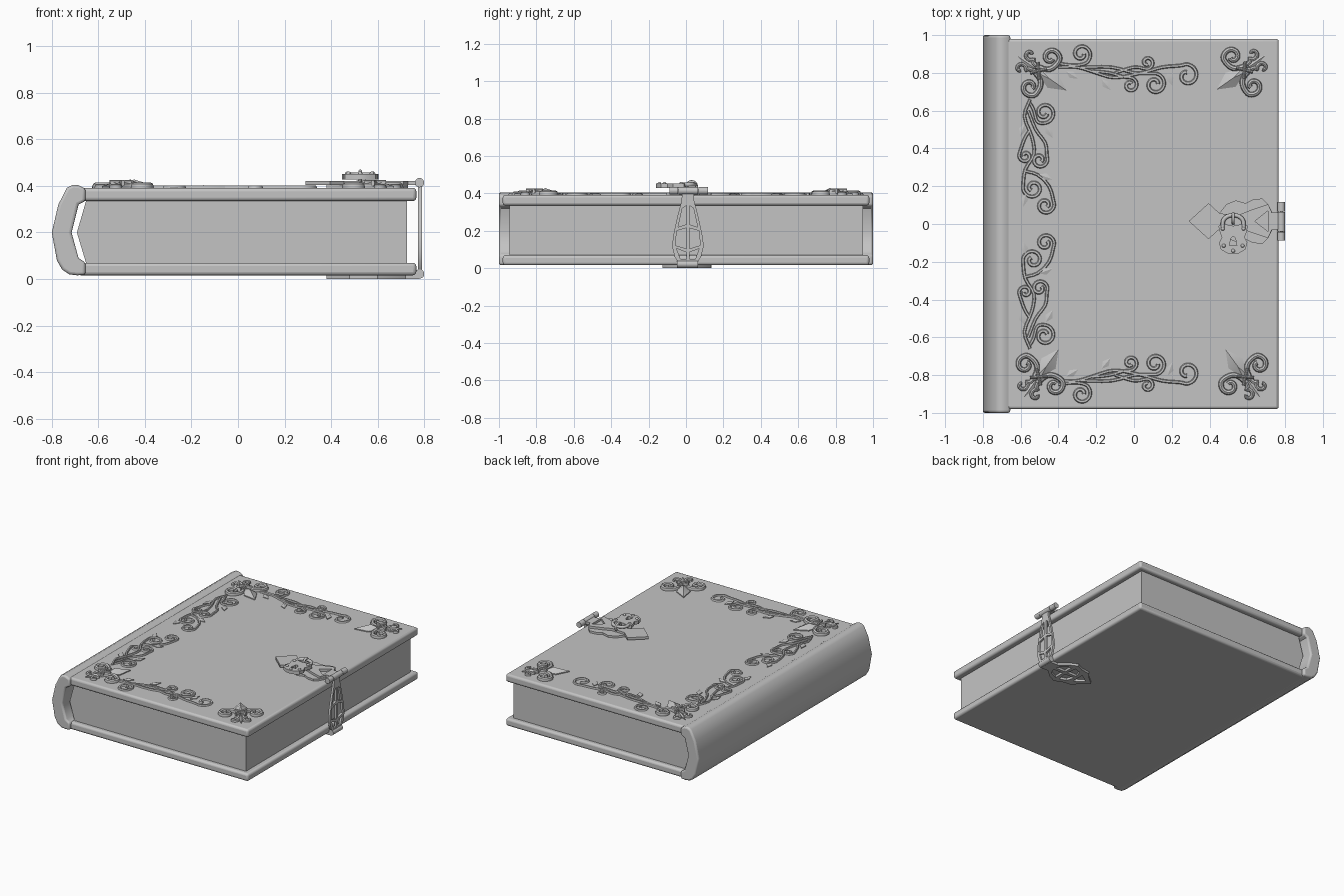
import bpy, bmesh, math
from mathutils import Matrix, Vector

if "Cube" in bpy.data.objects:
    bpy.data.objects.remove(bpy.data.objects["Cube"])

grey = bpy.data.materials.new("plain grey")
grey.diffuse_color = (0.55, 0.55, 0.55, 1)
grey.use_nodes = True
grey.node_tree.nodes["Principled BSDF"].inputs["Base Color"].default_value = grey.diffuse_color


def finish(name, mesh, angle=35, bevel=0):
    ob = bpy.data.objects.new(name, mesh)
    bpy.context.collection.objects.link(ob)
    mesh.materials.clear()
    mesh.materials.append(grey)
    bpy.ops.object.select_all(action='DESELECT')
    ob.select_set(True)
    bpy.context.view_layer.objects.active = ob
    bpy.ops.object.shade_smooth_by_angle(angle=math.radians(angle))
    if bevel:
        m = ob.modifiers.new("rounded edges", 'BEVEL')
        m.width, m.segments = bevel, 3
        m.limit_method, m.angle_limit = 'ANGLE', math.radians(50)
    return ob


def from_bm(name, bm, angle=35, bevel=0):
    bmesh.ops.recalc_face_normals(bm, faces=bm.faces)
    me = bpy.data.meshes.new(name)
    bm.to_mesh(me)
    bm.free()
    return finish(name, me, angle, bevel)


def extrude_y(name, profile, half, angle=35, bevel=0):
    """Extrude an x-z profile along y."""
    bm = bmesh.new()
    f = bm.faces.new([bm.verts.new((x, -half, z)) for x, z in profile])
    r = bmesh.ops.extrude_face_region(bm, geom=[f])
    vs = [v for v in r['geom'] if isinstance(v, bmesh.types.BMVert)]
    bmesh.ops.translate(bm, verts=vs, vec=(0, 2 * half, 0))
    return from_bm(name, bm, angle, bevel)


def plate(name, loops, thick, matrix):
    """Flat cut-out: first loop is the outline, the rest are holes."""
    cu = bpy.data.curves.new(name, 'CURVE')
    cu.dimensions, cu.fill_mode, cu.extrude = '2D', 'BOTH', thick / 2
    for loop in loops:
        sp = cu.splines.new('POLY')
        sp.points.add(len(loop) - 1)
        for p, (a, b) in zip(sp.points, loop):
            p.co = (a, b, 0, 1)
        sp.use_cyclic_u = True
    tmp = bpy.data.objects.new(name + "_curve", cu)
    bpy.context.collection.objects.link(tmp)
    bpy.context.view_layer.update()
    dg = bpy.context.evaluated_depsgraph_get()
    me = bpy.data.meshes.new_from_object(tmp.evaluated_get(dg))
    bpy.data.objects.remove(tmp)
    me.transform(matrix)
    return finish(name, me, 30)


def smooth(pts, n=5):
    """Catmull-Rom curve through 2D points."""
    P = [Vector(p) for p in pts]
    P = [2 * P[0] - P[1]] + P + [2 * P[-1] - P[-2]]
    out = []
    for i in range(1, len(P) - 2):
        a, b, c, d = P[i - 1:i + 3]
        for k in range(n):
            t = k / n
            out.append(0.5 * (2 * b + (c - a) * t + (2 * a - 5 * b + 4 * c - d) * t * t
                              + (3 * b - a - 3 * c + d) * t ** 3))
    return out + [P[-2]]


def spiral(cx, cy, R, a0, turns):
    n = int(9 * abs(turns)) + 2
    out = []
    for i in range(n + 1):
        t = i / n
        a = math.radians(a0) + turns * t * 2 * math.pi
        r = R * (1 - 0.72 * t)
        out.append((cx + r * math.cos(a), cy + r * math.sin(a)))
    return out


def sweep(bm, pts, r0, r1, z, h, place=lambda x, y: (x, y), sides=8):
    """Flattened tapering tube along a 2D path."""
    P = [Vector(place(*p)) for p in smooth(pts, 3)]
    rings = []
    for i, p in enumerate(P):
        d = (P[min(i + 1, len(P) - 1)] - P[max(i - 1, 0)]).normalized()
        t = i / (len(P) - 1)
        r = r0 + (r1 - r0) * t
        ring = []
        for k in range(sides):
            a = 2 * math.pi * k / sides
            q = p + Vector((-d.y, d.x)) * r * math.cos(a)
            ring.append(bm.verts.new((q.x, q.y, z + h * math.sin(a))))
        rings.append(ring)
    for A, B in zip(rings, rings[1:]):
        for k in range(sides):
            bm.faces.new((A[k], A[(k + 1) % sides], B[(k + 1) % sides], B[k]))
    bm.faces.new(rings[0])
    bm.faces.new(rings[-1])


def gem(bm, pts, z0, z1, place):
    """Faceted pyramid over a 2D outline."""
    c = sum((Vector(p) for p in pts), Vector((0, 0))) / len(pts)
    top = bm.verts.new((*place(*c), z1))
    lo = [bm.verts.new((*place(*p), z0)) for p in pts]
    mid = [bm.verts.new((*place(*p), z0 + 0.014)) for p in pts]
    for i in range(len(pts)):
        j = (i + 1) % len(pts)
        bm.faces.new((lo[i], lo[j], mid[j], mid[i]))
        bm.faces.new((mid[i], mid[j], top))


def mirrored(half):
    """Outline from points with second coordinate >= 0, mirrored."""
    return half + [(a, -b) for a, b in reversed(half) if abs(b) > 1e-6]


# Covers, spine and page block
for name, z0, z1 in (("top_cover", 0.335, 0.392), ("bottom_cover", 0.016, 0.07)):
    extrude_y(name, [(-0.69, z0), (0.766, z0), (0.766, z1), (-0.69, z1)], 0.98, 35, 0.015)
extrude_y("spine", [(-0.655, 0.388), (-0.685, 0.403), (-0.71, 0.405), (-0.735, 0.392), (-0.772, 0.32),
                    (-0.80, 0.2), (-0.778, 0.08), (-0.755, 0.04), (-0.725, 0.02), (-0.69, 0.016),
                    (-0.655, 0.018), (-0.655, 0.07), (-0.685, 0.09), (-0.715, 0.2), (-0.685, 0.32),
                    (-0.655, 0.335)], 1.0, 45, 0.012)
extrude_y("page_block", [(0.726, 0.06), (0.726, 0.345), (-0.65, 0.345), (-0.692, 0.2), (-0.65, 0.06)], 0.945)

# Corner lily ornaments
for name, ox, oy, deg in (("front_left", -0.505, -0.81, 54), ("front_right", 0.59, -0.81, 126),
                          ("back_left", -0.505, 0.81, -35), ("back_right", 0.585, 0.815, 215)):
    ca, sa = math.cos(math.radians(deg)), math.sin(math.radians(deg))
    put = lambda u, w: (ox + u * ca - w * sa, oy + u * sa + w * ca)
    bm = bmesh.new()
    gem(bm, [(0.0, 0.012), (0.09, 0.046), (0.18, 0), (0.09, -0.046), (0.0, -0.012)], 0.385, 0.428, put)
    gem(bm, [(-0.135, 0), (-0.07, 0.018), (-0.01, 0), (-0.07, -0.018)], 0.385, 0.41, put)
    for s in (1, -1):
        side = lambda u, w: put(u, s * w)
        sweep(bm, [(-0.03, 0.012), (0.03, 0.03), (0.055, 0.065)] + spiral(0.012, 0.095, 0.048, 20, 0.95),
              0.015, 0.012, 0.395, 0.02, side)
        sweep(bm, [(0.0, 0.012), (-0.05, 0.02)] + spiral(-0.085, 0.045, 0.032, -20, -0.8),
              0.012, 0.009, 0.393, 0.016, side)
        sweep(bm, [(-0.03, -0.035), (0, 0), (0.03, 0.035)], 0.008, 0.008, 0.412, 0.014, side)
    from_bm("lily_" + name, bm, 35)

# Scrollwork vines; each strand is a stem followed by a curl
edge = [([(-0.40, -0.83), (-0.3, -0.83), (-0.2, -0.80), (-0.1, -0.775), (0.04, -0.80), (0.15, -0.83)],
         (0.28, -0.785, 0.065, -125, 1.1)),
        ([(-0.40, -0.85), (-0.32, -0.84)], (-0.28, -0.90, 0.055, 70, -1.2)),
        ([(-0.28, -0.83), (-0.12, -0.83), (0.0, -0.80)], (0.11, -0.74, 0.06, -110, 1.3)),
        ([(-0.22, -0.81), (-0.13, -0.80), (-0.06, -0.78)], (-0.02, -0.735, 0.04, -80, 1.1)),
        ([(-0.1, -0.80), (0.0, -0.83)], (0.07, -0.855, 0.035, 100, -1.1))]
spine_side = [([(-0.55, -0.66), (-0.58, -0.57), (-0.54, -0.46), (-0.53, -0.37), (-0.575, -0.29)],
               (-0.535, -0.19, 0.055, 200, -1.2)),
              ([(-0.55, -0.64), (-0.53, -0.6)], (-0.475, -0.59, 0.06, 130, -1.3)),
              ([(-0.56, -0.6), (-0.52, -0.5), (-0.47, -0.43)], (-0.50, -0.34, 0.045, -30, 1.2)),
              ([(-0.55, -0.5), (-0.58, -0.45)], (-0.575, -0.36, 0.035, 210, -1.1)),
              ([(-0.575, -0.28), (-0.51, -0.26), (-0.45, -0.2)], (-0.47, -0.10, 0.05, -30, 1.2))]
leaves = [(-0.15, -0.74, 50), (0.19, -0.77, 70), (-0.33, -0.79, 30), (-0.45, -0.49, 60), (-0.47, -0.25, 20),
          (-0.58, -0.13, 100), (-0.59, -0.5, 110)]
for word, s in (("front", 1), ("back", -1)):
    flip = lambda x, y: (x, s * y)
    for part, strands in (("edge", edge), ("spine", spine_side)):
        bm = bmesh.new()
        for stem, curl in strands:
            sweep(bm, stem + spiral(*curl), 0.009, 0.012, 0.390, 0.013, flip, 6)
        from_bm(f"{word}_{part}_vine", bm, 50)
    bm = bmesh.new()
    for x, y, deg in leaves:
        c, d = math.cos(math.radians(deg)), math.sin(math.radians(deg))
        leaf = lambda u, w: flip(x + u * c - w * d, y + u * d + w * c)
        gem(bm, [(-0.035, 0), (0, 0.02), (0.04, 0), (0, -0.02)], 0.383, 0.403, leaf)
    from_bm(word + "_leaves", bm, 20)

# Clasp plates on both covers
T = Matrix.Translation
plate("clasp_base", [mirrored([(0.38, 0), (0.45, 0.04), (0.49, 0.09), (0.54, 0.11), (0.59, 0.095), (0.63, 0.115),
                               (0.68, 0.12), (0.71, 0.09), (0.73, 0.05)])], 0.02, T((0, 0.015, 0.396)))
plate("clasp_strap", [mirrored([(0.29, 0), (0.395, 0.095), (0.455, 0.04), (0.56, 0.035), (0.62, 0.06),
                                (0.71, 0.09), (0.73, 0.045), (0.78, 0.045)]),
                      [(0.64, 0.0), (0.71, 0.055), (0.71, -0.055)]], 0.018, T((0, 0.015, 0.413)))
vane = [(0.52, 0.012), (0.60, 0.012), (0.59, 0.085), (0.54, 0.07)]
rear = [(0.62, 0.012), (0.70, 0.012), (0.68, 0.06), (0.62, 0.085)]
nose = [(0.43, 0.0), (0.50, 0.05), (0.50, -0.05)]
plate("bottom_clasp_plate", [mirrored([(0.38, 0), (0.44, 0.05), (0.48, 0.095), (0.55, 0.105), (0.60, 0.13),
                                       (0.66, 0.10), (0.72, 0.05), (0.78, 0.05)]), nose, vane, rear,
                             [(a, -b) for a, b in vane], [(a, -b) for a, b in rear]], 0.02, T((0, 0.005, 0.01)))

# Pierced hasp standing in front of the page edge
upright = Matrix(((0, 0, 1, 0.782), (1, 0, 0, 0.01), (0, 1, 0, 0), (0, 0, 0, 1)))
right = [(0.05, 0.03), (0.07, 0.06), (0.085, 0.12), (0.075, 0.19), (0.055, 0.28), (0.034, 0.36), (0.03, 0.415)]
holes = [[(0.008, 0.05), (0.04, 0.05), (0.06, 0.105), (0.008, 0.085)],
         [(0.008, 0.105), (0.066, 0.122), (0.06, 0.2), (0.008, 0.215)],
         [(0.008, 0.235), (0.052, 0.22), (0.03, 0.32), (0.008, 0.335)]]
plate("hasp", [right + [(-a, b) for a, b in reversed(right)]] + holes
      + [[(-a, b) for a, b in h] for h in holes], 0.016, upright)

# Hinge knuckles
for name, z, y, length in (("top_left", 0.414, -0.066, 0.045), ("top_middle", 0.414, 0.012, 0.105),
                           ("top_right", 0.414, 0.092, 0.05), ("bottom", 0.022, 0.008, 0.11)):
    bm = bmesh.new()
    bmesh.ops.create_cone(bm, cap_ends=True, segments=20, radius1=0.02, radius2=0.02, depth=length,
                          matrix=T((0.78, y, z)) @ Matrix.Rotation(math.pi / 2, 4, 'X'))
    from_bm("hinge_" + name, bm)

# Padlock: body with keyhole, rivets, shackle and staple
cx = 0.525
turn = T((cx, 0, 0.44)) @ Matrix(((0, 1, 0, 0), (1, 0, 0, 0), (0, 0, -1, 0), (0, 0, 0, 1)))
plate("padlock_body", [mirrored([(-0.16, 0), (-0.155, 0.03), (-0.135, 0.065), (-0.10, 0.075), (-0.07, 0.06),
                                 (-0.045, 0.07), (-0.01, 0.078), (0.0, 0.05), (-0.01, 0.0)]),
                       mirrored([(-0.065, 0), (-0.075, 0.012), (-0.115, 0.02), (-0.115, 0)])], 0.024, turn)
bm = bmesh.new()
for dx, y in ((-0.055, -0.025), (0.055, -0.025), (-0.05, -0.115), (0.05, -0.115), (0, -0.142)):
    bmesh.ops.create_uvsphere(bm, u_segments=12, v_segments=8, radius=0.01, matrix=T((cx + dx, y, 0.452)))
from_bm("padlock_rivets", bm, 60)
bm = bmesh.new()
arc = [(cx - 0.055 * math.cos(math.pi * i / 8), 0.005 + 0.042 * math.sin(math.pi * i / 8)) for i in range(9)]
sweep(bm, [(cx - 0.055, -0.03)] + arc + [(cx + 0.055, -0.03)], 0.011, 0.011, 0.447, 0.011)
from_bm("padlock_shackle", bm, 60)
bm = bmesh.new()
ring = [(0.026 * math.cos(a * math.pi / 8), 0.026 * math.sin(a * math.pi / 8)) for a in range(-2, 11)]
sweep(bm, ring, 0.008, 0.008, 0, 0.008)
bm.transform(Matrix(((0, 0, 1, cx), (1, 0, 0, 0.03), (0, 1, 0, 0.437), (0, 0, 0, 1))))
from_bm("lock_staple", bm, 60)
